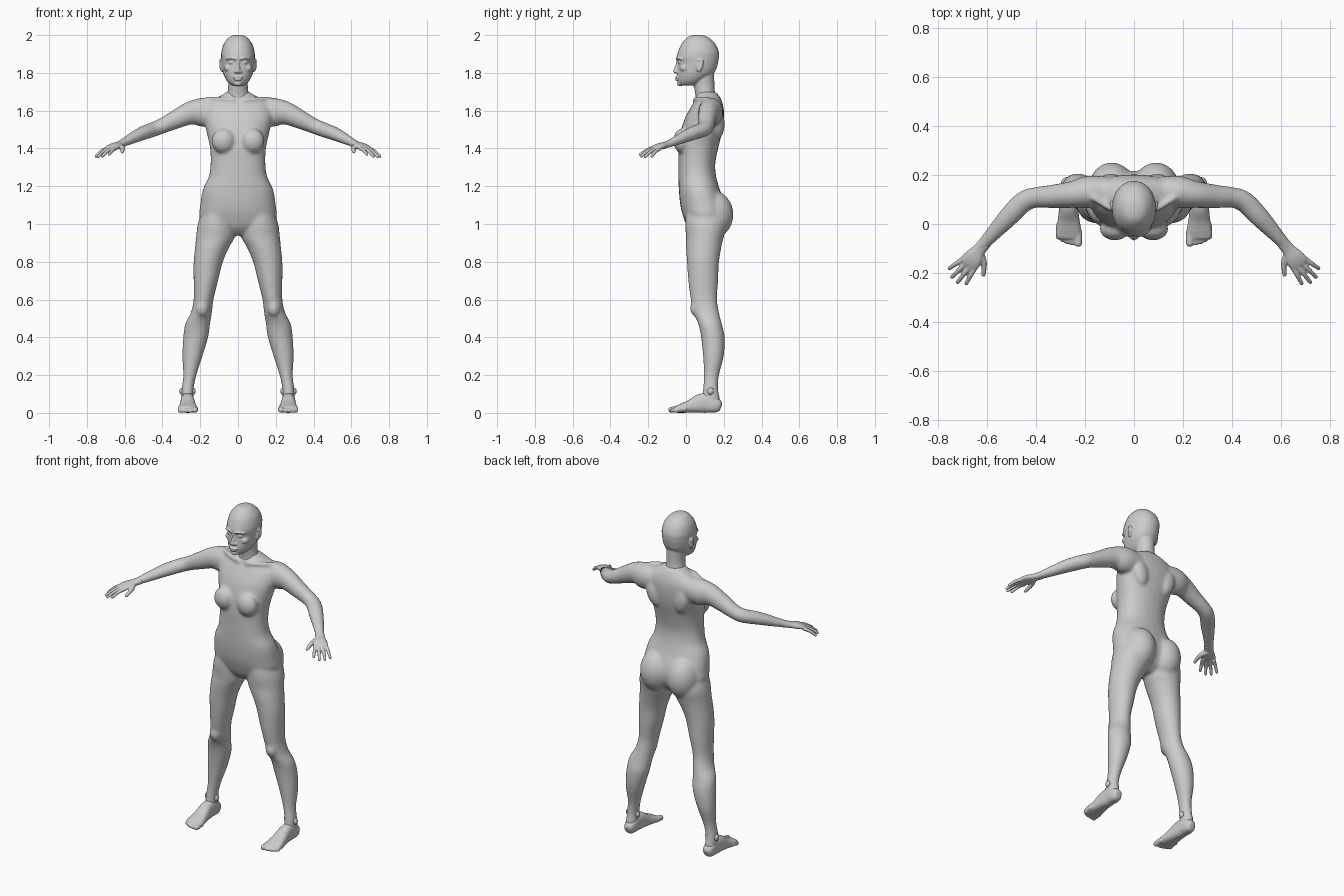
import bpy, bmesh
from math import sin, cos, pi
from mathutils import Vector, Matrix

SIDES = 28


def spline(rows, n=5):
    """Catmull-Rom interpolation of parameter rows."""
    out = []
    for i in range(len(rows) - 1):
        p = [rows[max(0, min(len(rows) - 1, i + k))] for k in (-1, 0, 1, 2)]
        for s in range(n):
            t = s / n
            out.append([0.5 * (2 * b + (c - a) * t + (2 * a - 5 * b + 4 * c - d) * t * t
                               + (3 * b - a - 3 * c + d) * t ** 3)
                        for a, b, c, d in zip(*p)])
    return out + [list(rows[-1])]


def loft(bm, rings, power=2.0):
    """Skin (centre, u, v) elliptical rings and cap both ends."""
    loops = []
    for c, u, v in rings:
        loop = []
        for k in range(SIDES):
            a = 2 * pi * k / SIDES
            ca, sa = cos(a), sin(a)
            x = abs(ca) ** (2 / power) * (1 if ca > 0 else -1)
            y = abs(sa) ** (2 / power) * (1 if sa > 0 else -1)
            loop.append(bm.verts.new(c + u * x + v * y))
        loops.append(loop)
    for a, b in zip(loops, loops[1:]):
        for k in range(SIDES):
            j = (k + 1) % SIDES
            bm.faces.new((a[k], a[j], b[j], b[k]))
    bm.faces.new(loops[0][::-1])
    bm.faces.new(loops[-1])


def stack(bm, rows, power=2.0):
    """Horizontal rings: z, x inner, x outer, y front, y back."""
    loft(bm, [(Vector(((a + b) / 2, (f + k) / 2, z)), Vector(((b - a) / 2, 0, 0)),
               Vector((0, (k - f) / 2, 0))) for z, a, b, f, k in spline(rows)], power)


def tube(bm, rows, power=2.0):
    """Rings across a path: x, y, z, sideways radius, upright radius."""
    rows = spline(rows)
    pts = [Vector(r[:3]) for r in rows]
    rings = []
    for i, r in enumerate(rows):
        t = (pts[min(i + 1, len(pts) - 1)] - pts[max(i - 1, 0)]).normalized()
        side = t.cross(Vector((0, 0, 1))).normalized()
        rings.append((pts[i], side * r[3], side.cross(t) * r[4]))
    loft(bm, rings, power)


def ball(bm, pos, size, tilt=0.0, axis='X'):
    m = (Matrix.Translation(pos) @ Matrix.Rotation(tilt, 4, axis)
         @ Matrix.Diagonal((*size, 1)))
    bmesh.ops.create_uvsphere(bm, u_segments=24, v_segments=14, radius=1, matrix=m)


def digit(bm, pts, r0, r1):
    """Finger or toe with a round tip."""
    n = len(pts) - 1
    tube(bm, [(*p, r0 + (r1 - r0) * i / n, r0 + (r1 - r0) * i / n) for i, p in enumerate(pts)])
    ball(bm, pts[-1], (r1, r1, r1))


def finish(bm, name, voxel, rounds):
    """Mirror the half, fuse its parts into one skin and relax it."""
    bmesh.ops.recalc_face_normals(bm, faces=bm.faces)
    me = bpy.data.meshes.new(name)
    bm.to_mesh(me)
    bm.free()
    ob = bpy.data.objects.new(name, me)
    bpy.context.collection.objects.link(ob)
    mod = ob.modifiers.new("mirror", 'MIRROR')
    mod.use_mirror_merge = False
    mod = ob.modifiers.new("fuse", 'REMESH')
    mod.mode = 'VOXEL'
    mod.voxel_size = voxel
    mod.use_smooth_shade = True
    mod = ob.modifiers.new("relax", 'SMOOTH')
    mod.factor = 0.5
    mod.iterations = rounds


# Body: torso
bm = bmesh.new()
torso = [(0.94, .07, .05, .14), (0.98, .16, .01, .19), (1.04, .203, -.015, .215),
         (1.10, .20, -.03, .21), (1.18, .187, -.038, .18), (1.25, .155, -.04, .16),
         (1.32, .145, -.04, .155), (1.40, .148, -.04, .17), (1.48, .165, -.03, .19),
         (1.55, .18, -.01, .20), (1.61, .18, .02, .20), (1.65, .15, .045, .19),
         (1.68, .09, .055, .175), (1.70, .06, .06, .155)]
stack(bm, [(z, -w, w, f, b) for z, w, f, b in torso], 2.25)
# Chest, buttocks, shoulder blades and collarbones
ball(bm, (.078, -.02, 1.44), (.062, .047, .066))
ball(bm, (.09, .145, 1.05), (.095, .106, .125))
ball(bm, (.095, .165, 1.53), (.05, .04, .085), 0.25, 'Y')
tube(bm, [(.02, .045, 1.655, .012, .012), (.09, .06, 1.662, .011, .011),
          (.17, .11, 1.665, .012, .012)])
# Arm
tube(bm, [(.08, .13, 1.60, .06, .06), (.18, .13, 1.592, .066, .077),
          (.25, .12, 1.588, .055, .062), (.33, .112, 1.553, .048, .05),
          (.40, .108, 1.52, .042, .041), (.45, .09, 1.50, .043, .039),
          (.51, .03, 1.478, .041, .036), (.57, -.035, 1.449, .032, .028),
          (.615, -.085, 1.427, .026, .02), (.632, -.105, 1.42, .026, .017)])
# Leg with kneecap
stack(bm, [(1.08, .03, .185, .0, .2), (1.0, .015, .213, -.005, .215),
           (.93, .018, .222, 0, .2), (.88, .045, .227, 0, .188), (.8, .08, .235, .005, .175),
           (.7, .105, .235, .012, .17), (.6, .13, .235, .025, .165),
           (.53, .138, .25, .04, .175), (.47, .148, .28, .065, .19),
           (.4, .158, .29, .08, .205), (.3, .188, .295, .09, .2), (.2, .22, .29, .095, .175),
           (.13, .234, .298, .09, .17), (.07, .236, .3, .085, .18), (.03, .24, .296, .09, .175)])
ball(bm, (.19, .052, .555), (.034, .03, .045))
finish(bm, "body", .008, 10)

# Hand: palm, fingers, thumb
bm = bmesh.new()
tube(bm, [(.605, -.075, 1.43, .026, .02), (.63, -.105, 1.42, .027, .017),
          (.652, -.135, 1.412, .038, .017), (.668, -.156, 1.405, .041, .014),
          (.678, -.170, 1.399, .037, .010)], 2.3)
for base, tip in [((.645, -.172, 1.402), (.683, -.242, 1.368)),
                  ((.664, -.168, 1.402), (.718, -.237, 1.358)),
                  ((.682, -.157, 1.400), (.741, -.216, 1.356)),
                  ((.696, -.142, 1.398), (.752, -.181, 1.358))]:
    mid = (Vector(base) + Vector(tip)) / 2 + Vector((0, 0, .006))
    digit(bm, [base, tuple(mid), tip], .0115, .008)
digit(bm, [(.632, -.112, 1.415), (.612, -.155, 1.402), (.613, -.206, 1.382)], .017, .009)
finish(bm, "hands", .004, 3)

# Foot: sole and instep, toes, ankle bones
bm = bmesh.new()
foot = [(.186, .267, .016, .03, .018), (.175, .267, .028, .034, .032),
        (.15, .267, .034, .042, .042), (.11, .267, .035, .052, .052),
        (.07, .267, .038, .049, .049), (.02, .266, .044, .034, .034),
        (-.03, .266, .052, .023, .023), (-.058, .266, .050, .017, .017)]
tube(bm, [(x, y, z, w, h) for y, x, w, z, h in foot], 2.5)
for i, x in enumerate((.227, .252, .272, .29, .307)):
    r = .016 if i == 0 else .0115
    y = -.078 + .0016 * i * i
    digit(bm, [(x, y + .05, .02), (x, y + .02, .019), (x, y, r)], r, r)
for x in (.236, .299):
    ball(bm, (x, .13, .115), (.012, .018, .02))
finish(bm, "feet", .005, 4)

# Head: skull and jaw
bm = bmesh.new()
skull = [(2.001, .014, .045, .08), (1.995, .036, .02, .105), (1.98, .056, -.002, .13),
         (1.95, .077, -.026, .158), (1.91, .088, -.043, .174), (1.88, .089, -.05, .174),
         (1.855, .087, -.043, .17), (1.82, .083, -.045, .16), (1.79, .076, -.047, .14),
         (1.76, .061, -.044, .10), (1.742, .045, -.037, .07), (1.732, .026, -.027, .03)]
stack(bm, [(z, -w, w, f, b) for z, w, f, b in skull], 2.1)
# Neck
stack(bm, [(1.62, -.075, .075, .05, .18), (1.67, -.066, .066, .05, .165),
           (1.70, -.055, .055, .047, .153), (1.75, -.052, .052, .038, .15),
           (1.82, -.06, .06, .03, .15)])
# Nose, nostril, lips, chin
stack(bm, [(1.868, -.008, .008, -.05, -.02), (1.84, -.009, .009, -.057, -.02),
           (1.815, -.013, .013, -.067, -.02), (1.803, -.013, .013, -.066, -.02),
           (1.798, -.009, .009, -.06, -.02)])
ball(bm, (.012, -.05, 1.806), (.009, .012, .008))
ball(bm, (.008, -.046, 1.777), (.02, .012, .006), .12, 'Y')
ball(bm, (0, -.046, 1.765), (.021, .012, .0065))
ball(bm, (0, -.034, 1.743), (.02, .014, .013))
# Brow, eye, cheek
tube(bm, [(.008, -.046, 1.873, .007, .007), (.035, -.042, 1.879, .008, .006),
          (.062, -.022, 1.872, .008, .006)])
ball(bm, (.034, -.028, 1.854), (.016, .014, .0075))
ball(bm, (.05, -.008, 1.825), (.024, .024, .02))
# Ear with rim
ball(bm, (.088, .072, 1.838), (.007, .018, .034), -.15)
ball(bm, (.094, .084, 1.845), (.006, .008, .028), -.15)
ball(bm, (.092, .074, 1.867), (.006, .015, .007))
finish(bm, "head", .004, 4)
